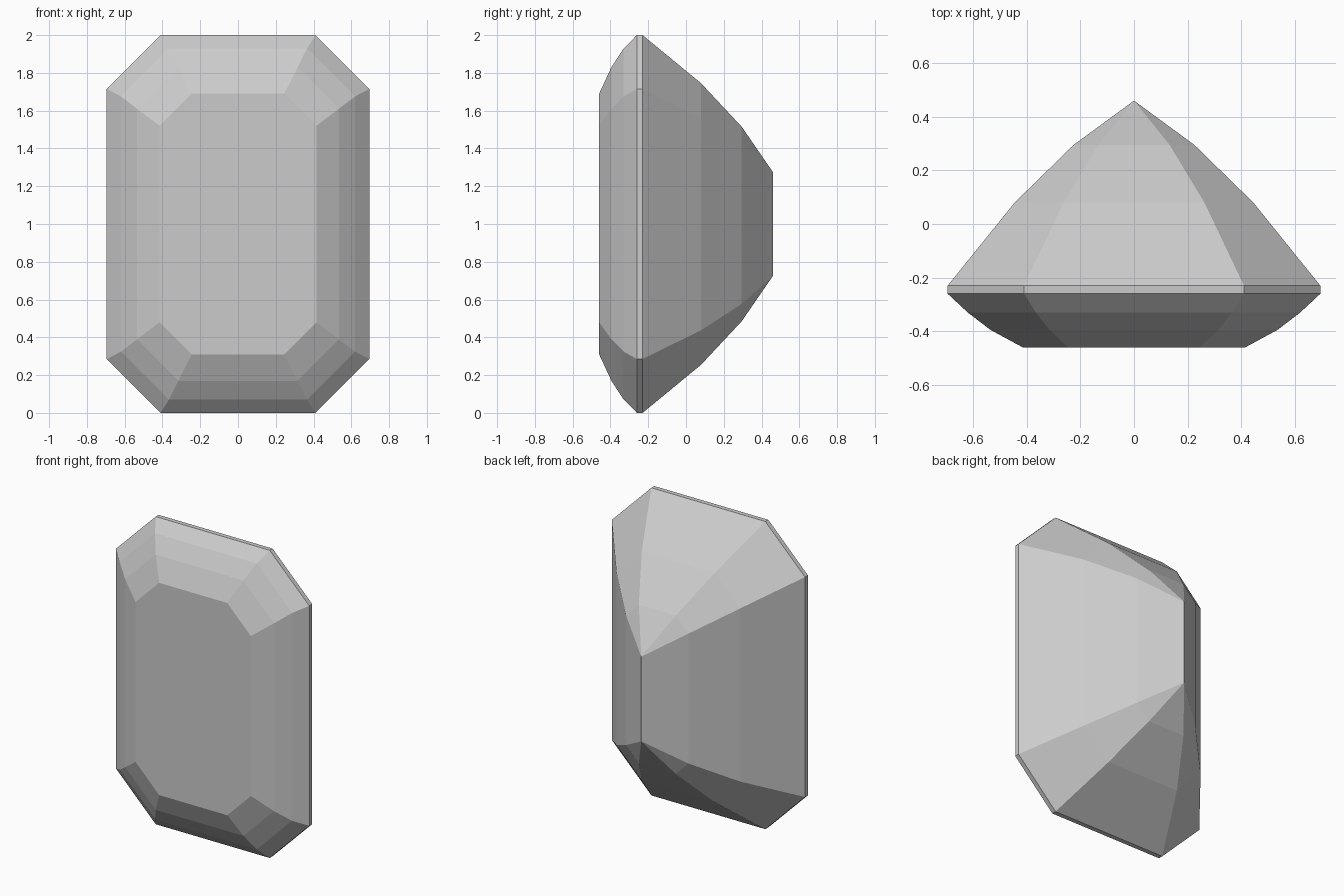
import bpy
import bmesh

cube = bpy.data.objects.get("Cube")
if cube:
    bpy.data.objects.remove(cube, do_unlink=True)

# Single stone colour
stone = bpy.data.materials.new("pale_grey_stone")
stone.use_nodes = True
colour = (0.6, 0.6, 0.6, 1)
stone.diffuse_color = colour
stone.node_tree.nodes["Principled BSDF"].inputs["Base Color"].default_value = colour

# Step-cut outline: depth, half width, half height, from table to keel
steps = [
    (-0.46, 0.415, 0.69), (-0.395, 0.535, 0.83), (-0.33, 0.62, 0.93),
    (-0.26, 0.695, 1.0), (-0.23, 0.695, 1.0),
    (0.08, 0.445, 0.745), (0.295, 0.225, 0.515), (0.46, 0.0, 0.275),
]
CORNER = 0.41  # corner cut as a share of the half width


def outline(y, w, h):
    """Octagon with cut corners, counter-clockwise seen from the front."""
    cx, cz = w * (1 - CORNER), h - w * CORNER
    pts = [(w, -cz), (w, cz), (cx, h), (-cx, h),
           (-w, cz), (-w, -cz), (-cx, -h), (cx, -h)]
    return [(x, y, z + 1) for x, z in pts]


bm = bmesh.new()
rings = [[bm.verts.new(p) for p in outline(*s)] for s in steps]

# Flat table, then bands of facets down to the keel
bm.faces.new(rings[0])
for a, b in zip(rings, rings[1:]):
    for i in range(8):
        j = (i + 1) % 8
        bm.faces.new((a[i], b[i], b[j], a[j]))

# Close the keel, where the last outline collapses to a line
bmesh.ops.remove_doubles(bm, verts=bm.verts, dist=0.0005)
bmesh.ops.recalc_face_normals(bm, faces=bm.faces)

mesh = bpy.data.meshes.new("cut_gem")
bm.to_mesh(mesh)
bm.free()
mesh.materials.append(stone)
gem = bpy.data.objects.new("cut_gem", mesh)
bpy.context.collection.objects.link(gem)
